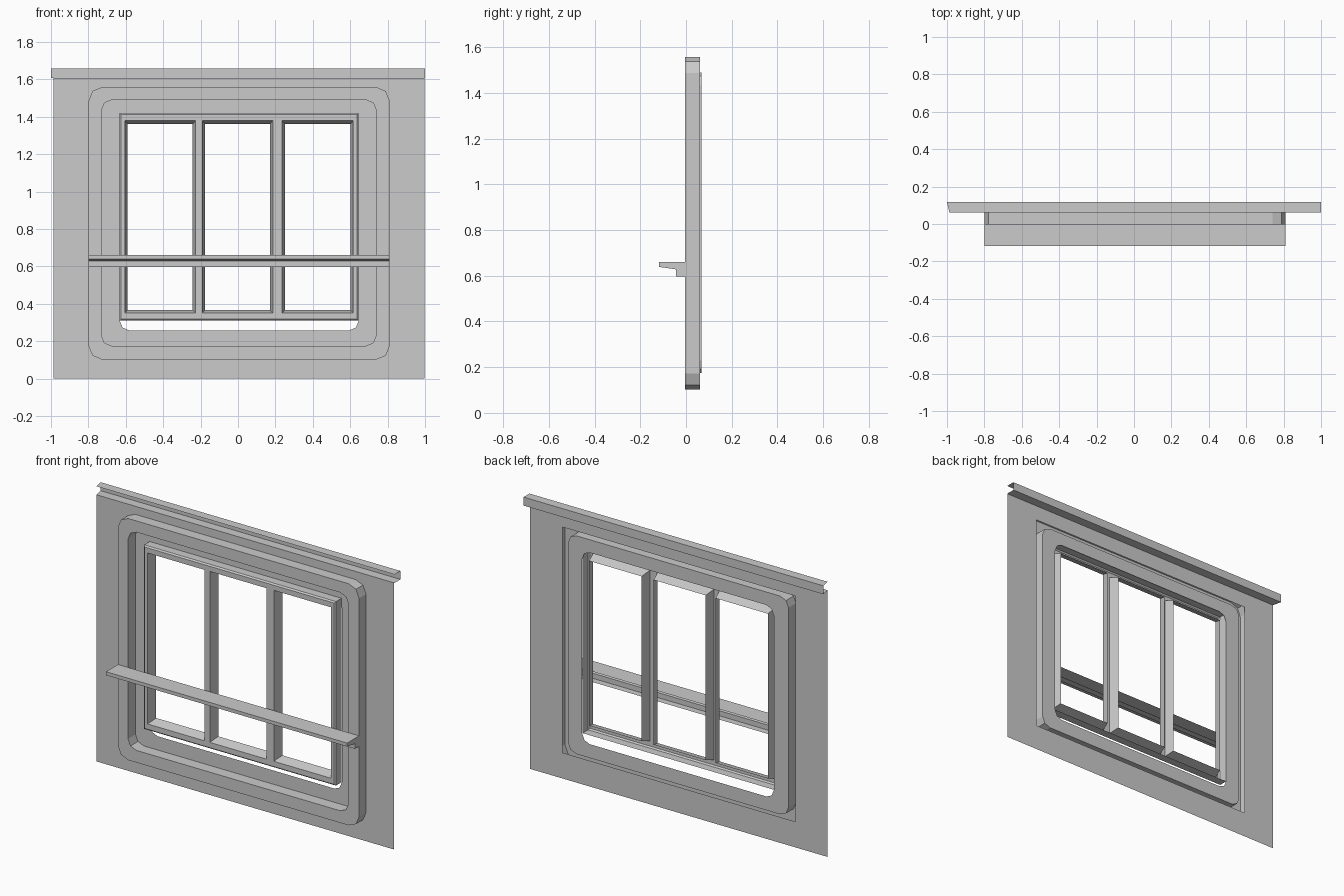
import bpy, bmesh, math

if "Cube" in bpy.data.objects:
    bpy.data.objects.remove(bpy.data.objects["Cube"])


def rect(x0, x1, z0, z1, r=0.0, seg=2):
    """Counter-clockwise (x, z) rectangle with optional faceted round corners."""
    if r == 0:
        return [(x0, z0), (x1, z0), (x1, z1), (x0, z1)]
    pts = []
    corners = [(x1 - r, z0 + r, -90), (x1 - r, z1 - r, 0),
               (x0 + r, z1 - r, 90), (x0 + r, z0 + r, 180)]
    for cx, cz, start in corners:
        for i in range(seg + 1):
            a = math.radians(start + 90 * i / seg)
            pts.append((cx + r * math.cos(a), cz + r * math.sin(a)))
    return pts


def loop_verts(bm, pts, y):
    return [bm.verts.new((x, y, z)) for x, z in pts]


def bridge(bm, a, b):
    n = len(a)
    for i in range(n):
        j = (i + 1) % n
        bm.faces.new((a[i], a[j], b[j], b[i]))


def loop_edges(bm, loop):
    out = []
    for i, v in enumerate(loop):
        w = loop[(i + 1) % len(loop)]
        out.append(bm.edges.get((v, w)) or bm.edges.new((v, w)))
    return out


def finish(bm, name):
    bmesh.ops.recalc_face_normals(bm, faces=bm.faces)
    me = bpy.data.meshes.new(name)
    bm.to_mesh(me)
    bm.free()
    ob = bpy.data.objects.new(name, me)
    bpy.context.collection.objects.link(ob)
    return ob


def loft(name, rings):
    """Shell running through a list of (points, y) loops."""
    bm = bmesh.new()
    loops = [loop_verts(bm, p, y) for p, y in rings]
    for a, b in zip(loops, loops[1:]):
        bridge(bm, a, b)
    return finish(bm, name)


WALL_Y = 0.062

# Wall sheet with a rectangular cut-out hidden behind the surround
loft("wall_panel", [(rect(-0.987, 0.997, 0, 1.607), WALL_Y),
                    (rect(-0.775, 0.78, 0.155, 1.515), WALL_Y)])

# Raised surround: outer wall, front flange, recess wall, back plate
loft("window_surround", [
    (rect(-0.798, 0.81, 0.102, 1.558, 0.07), WALL_Y),
    (rect(-0.798, 0.81, 0.102, 1.558, 0.07), -0.004),
    (rect(-0.73, 0.739, 0.175, 1.49, 0.055), -0.004),
    (rect(-0.73, 0.739, 0.175, 1.49, 0.055), 0.067),
    (rect(-0.632, 0.645, 0.258, 1.412, 0.05), 0.067)])

# Sash: edge wall, small bevel, face with three panes and flared reveals
SASH_F, SASH_B = 0.004, 0.064
bm = bmesh.new()
back = loop_verts(bm, rect(-0.634, 0.645, 0.31, 1.419), SASH_B)
side = loop_verts(bm, rect(-0.634, 0.645, 0.31, 1.419), SASH_F + 0.008)
face = loop_verts(bm, rect(-0.626, 0.637, 0.318, 1.411), SASH_F)
bridge(bm, back, side)
bridge(bm, side, face)
edges = loop_edges(bm, face)
for x0, x1 in [(-0.605, -0.227), (-0.191, 0.186), (0.236, 0.616)]:
    d = 0.015
    front = loop_verts(bm, rect(x0, x1, 0.35, 1.38), SASH_F)
    rear = loop_verts(bm, rect(x0 + d, x1 - d, 0.367, 1.36), SASH_B)
    bridge(bm, front, rear)
    edges += loop_edges(bm, front)
bmesh.ops.triangle_fill(bm, edges=edges, use_beauty=True, normal=(0, -1, 0))
finish(bm, "window_sash")

# Ledge: stepped profile (y, z) with capped ends, open at the back
profile = [(-0.004, 0.66), (-0.118, 0.66), (-0.118, 0.639),
           (-0.044, 0.628), (-0.044, 0.597), (-0.004, 0.597)]
bm = bmesh.new()
ends = [[bm.verts.new((x, y, z)) for y, z in profile] for x in (-0.798, 0.81)]
for i in range(len(profile) - 1):
    bm.faces.new((ends[0][i], ends[0][i + 1], ends[1][i + 1], ends[1][i]))
for e in ends:
    bm.faces.new(e)
finish(bm, "window_ledge")

# Top channel: open at the front, left end cut at a slant
channel = [(WALL_Y, 1.607, -0.987), (0.118, 1.607, -1.0),
           (0.118, 1.658, -1.0), (WALL_Y, 1.658, -0.987)]
bm = bmesh.new()
left = [bm.verts.new((x, y, z)) for y, z, x in channel]
right = [bm.verts.new((1.0, y, z)) for y, z, x in channel]
for i in range(3):
    bm.faces.new((left[i], left[i + 1], right[i + 1], right[i]))
finish(bm, "top_channel")
